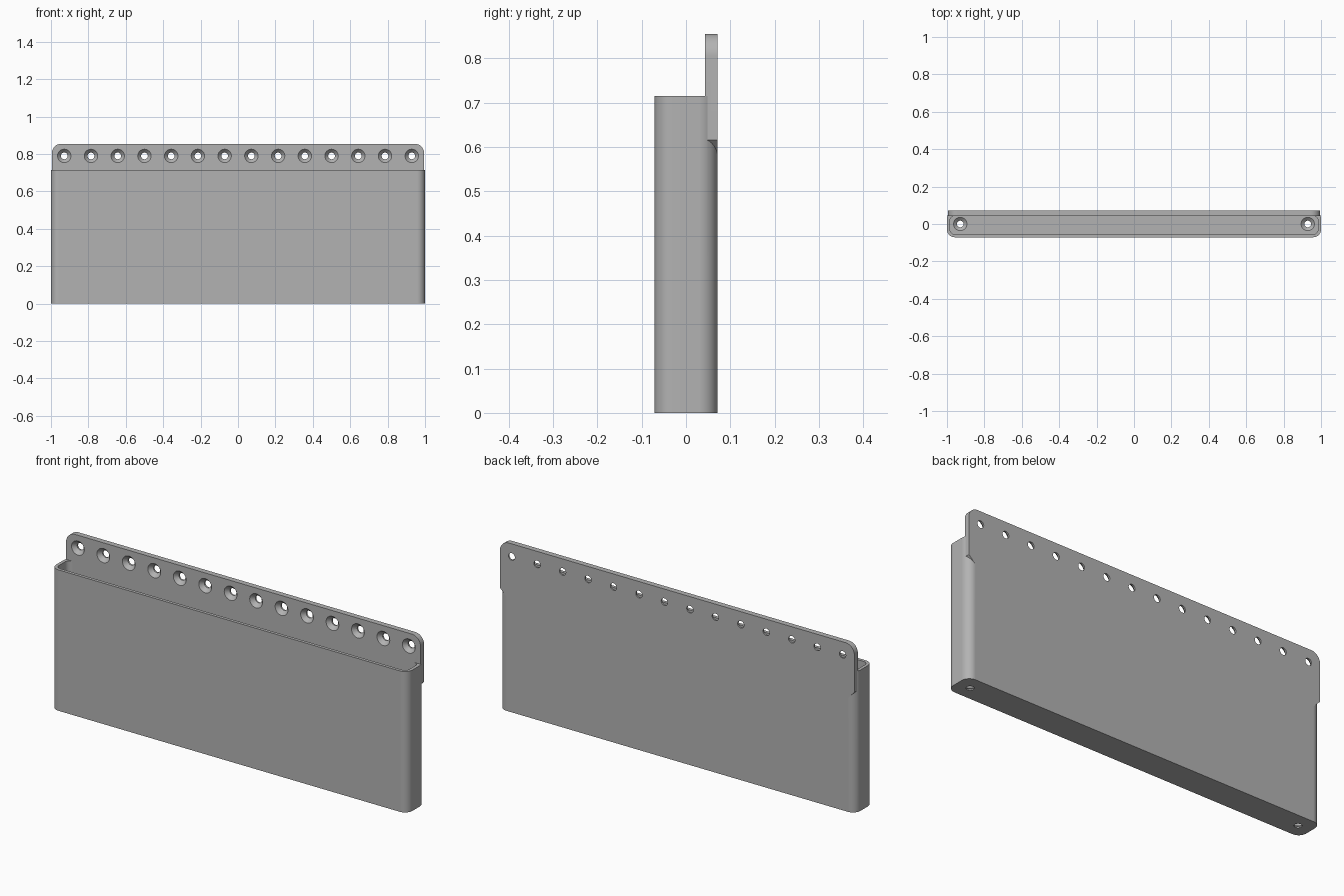
import bpy, bmesh, math
from mathutils import Matrix, Vector

if "Cube" in bpy.data.objects:
    bpy.data.objects.remove(bpy.data.objects["Cube"], do_unlink=True)

grey = bpy.data.materials.new("neutral_grey")
grey.use_nodes = True
colour = (0.45, 0.45, 0.45, 1)
grey.diffuse_color = colour
grey.node_tree.nodes["Principled BSDF"].inputs["Base Color"].default_value = colour

HALF_Y, TRAY_H, PLATE_Y, TOP = 0.071, 0.715, 0.043, 0.855
HOLES, HOLE_X, HOLE_Z = 14, 0.929, 0.79
UP = Matrix.Identity(4)
BACKWARD = Matrix.Rotation(-math.pi / 2, 4, "X")   # local z -> +y


def add_object(name, bm):
    bmesh.ops.recalc_face_normals(bm, faces=bm.faces)
    mesh = bpy.data.meshes.new(name)
    bm.to_mesh(mesh)
    bm.free()
    mesh.materials.append(grey)
    obj = bpy.data.objects.new(name, mesh)
    bpy.context.collection.objects.link(obj)
    return obj


def arc(cx, cy, r, start, steps=10):
    angles = [start + math.pi / 2 * i / steps for i in range(steps + 1)]
    return [(cx + r * math.cos(a), cy + r * math.sin(a)) for a in angles]


def extrude(name, points, direction):
    bm = bmesh.new()
    face = bm.faces.new([bm.verts.new(p) for p in points])
    result = bmesh.ops.extrude_face_region(bm, geom=[face])
    moved = [v for v in result["geom"] if isinstance(v, bmesh.types.BMVert)]
    bmesh.ops.translate(bm, verts=moved, vec=direction)
    return add_object(name, bm)


def rounded_block(name, x, y0, y1, z0, z1, r):
    corners = [(x - r, y1 - r), (-x + r, y1 - r), (-x + r, y0 + r), (x - r, y0 + r)]
    outline = [p for i, c in enumerate(corners) for p in arc(*c, r, i * math.pi / 2)]
    return extrude(name, [(a, b, z0) for a, b in outline], Vector((0, 0, z1 - z0)))


def countersink(origin, turn, depth, wide=0.036, narrow=0.018, steps=32):
    """Revolved screw-hole cutter: wide at the origin, narrow beyond the depth."""
    slope = (wide - narrow) / depth
    bm = bmesh.new()
    rings = []
    for r, z in ((wide + 0.01 * slope, -0.01), (narrow, depth), (narrow, depth + 0.05)):
        rings.append([bm.verts.new((r * math.cos(math.tau * i / steps),
                                    r * math.sin(math.tau * i / steps), z))
                      for i in range(steps)])
    for low, high in zip(rings, rings[1:]):
        for i in range(steps):
            j = (i + 1) % steps
            bm.faces.new((low[i], low[j], high[j], high[i]))
    bm.faces.new(rings[0])
    bm.faces.new(rings[-1])
    bm.transform(Matrix.Translation(origin) @ turn)
    return add_object("screw_hole_cutter", bm)


def combine(target, other, operation):
    mod = target.modifiers.new(operation.lower(), "BOOLEAN")
    mod.operation, mod.object, mod.solver = operation, other, "EXACT"
    bpy.context.view_layer.objects.active = target
    bpy.ops.object.modifier_apply(modifier=mod.name)
    bpy.data.objects.remove(other, do_unlink=True)


# Hollow tray with two drain or screw holes in its floor
holder = rounded_block("wall_tray", 1.0, -HALF_Y, HALF_Y, 0, TRAY_H, 0.042)
cavity = rounded_block("cavity_cutter", 0.984, -0.055, PLATE_Y, 0.022, 1.0, 0.026)
combine(holder, cavity, "DIFFERENCE")
for side in (-1, 1):
    hole = countersink((side * HOLE_X, 0, 0.022), Matrix.Rotation(math.pi, 4, "X"), 0.016)
    combine(holder, hole, "DIFFERENCE")

# Mounting plate: rounded top corners, chamfered lower corners
PX, R = 0.995, 0.05
outline = [(0.96, 0.58), (PX, 0.615)]
outline += arc(PX - R, TOP - R, R, 0) + arc(R - PX, TOP - R, R, math.pi / 2)
outline += [(-PX, 0.615), (-0.96, 0.58)]
plate = extrude("mounting_plate", [(x, PLATE_Y, z) for x, z in outline],
                Vector((0, HALF_Y - PLATE_Y, 0)))

# Row of countersunk screw holes
for i in range(HOLES):
    x = -HOLE_X + 2 * HOLE_X * i / (HOLES - 1)
    combine(plate, countersink((x, PLATE_Y, HOLE_Z), BACKWARD, 0.02), "DIFFERENCE")

combine(holder, plate, "UNION")

# Smooth fillets with crisp edges
bpy.ops.object.select_all(action="DESELECT")
holder.select_set(True)
bpy.context.view_layer.objects.active = holder
bpy.ops.object.shade_smooth_by_angle(angle=math.radians(30))
weighted = holder.modifiers.new("flat_panels", "WEIGHTED_NORMAL")
weighted.keep_sharp = True
